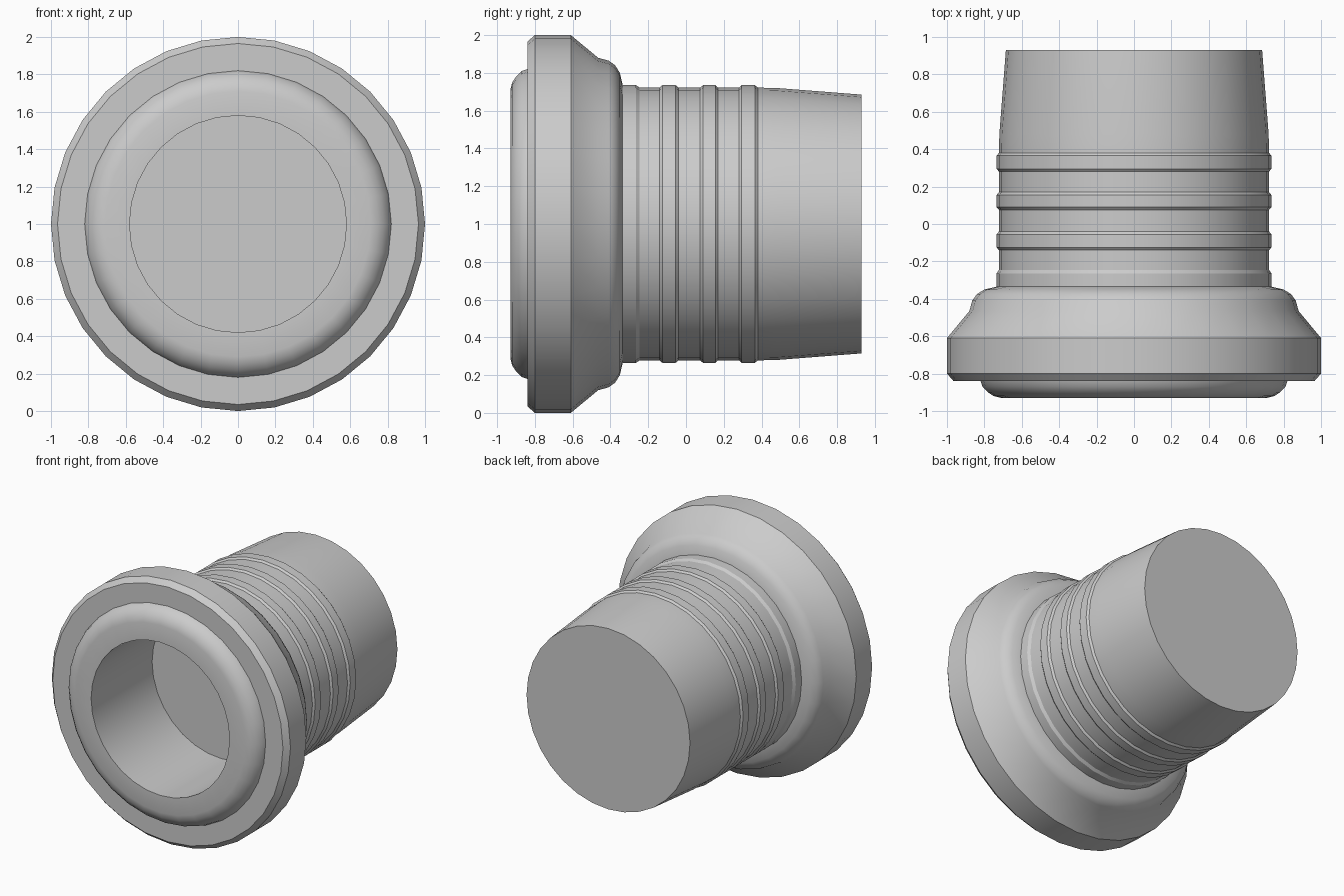
import bpy, bmesh, math

if "Cube" in bpy.data.objects:
    bpy.data.objects.remove(bpy.data.objects["Cube"])

SIDES = 32
AXIS_Z = 1.0


def lathe(name, profile):
    """Revolve (y, radius) points about the y axis; both ends are capped."""
    bm = bmesh.new()
    rings = []
    for y, r in profile:
        angles = [2 * math.pi * i / SIDES for i in range(SIDES)]
        rings.append([bm.verts.new((r * math.sin(a), y, AXIS_Z + r * math.cos(a)))
                      for a in angles])
    for a, b in zip(rings, rings[1:]):
        for i in range(SIDES):
            j = (i + 1) % SIDES
            bm.faces.new((a[i], a[j], b[j], b[i]))
    bm.faces.new(rings[0])
    bm.faces.new(rings[-1])
    bmesh.ops.recalc_face_normals(bm, faces=bm.faces)
    mesh = bpy.data.meshes.new(name)
    bm.to_mesh(mesh)
    bm.free()
    obj = bpy.data.objects.new(name, mesh)
    bpy.context.collection.objects.link(obj)
    bpy.context.view_layer.objects.active = obj
    obj.select_set(True)
    bpy.ops.object.shade_smooth_by_angle(angle=math.radians(30))
    return obj


# Blind bore, from its floor out to the front opening
profile = [(-0.20, 0.58), (-0.93, 0.58)]

# Rounded front lip
profile += [(-0.93, 0.71), (-0.92, 0.75), (-0.90, 0.78), (-0.87, 0.81), (-0.84, 0.82)]

# Chamfered flange and sloping shoulder
profile += [(-0.84, 0.965), (-0.80, 1.0), (-0.61, 1.0), (-0.465, 0.88),
            (-0.41, 0.865), (-0.375, 0.84), (-0.35, 0.80), (-0.335, 0.735)]

# Neck with raised rings; the first one merges into the shoulder
profile += [(-0.265, 0.735), (-0.245, 0.722)]
for start, end in [(-0.14, -0.04), (0.075, 0.17), (0.28, 0.38)]:
    profile += [(start, 0.722), (start + 0.015, 0.735),
                (end - 0.015, 0.735), (end, 0.722)]

# Tapered, closed tail
profile += [(0.48, 0.72), (0.93, 0.685)]

lathe("flanged_plug", profile)
